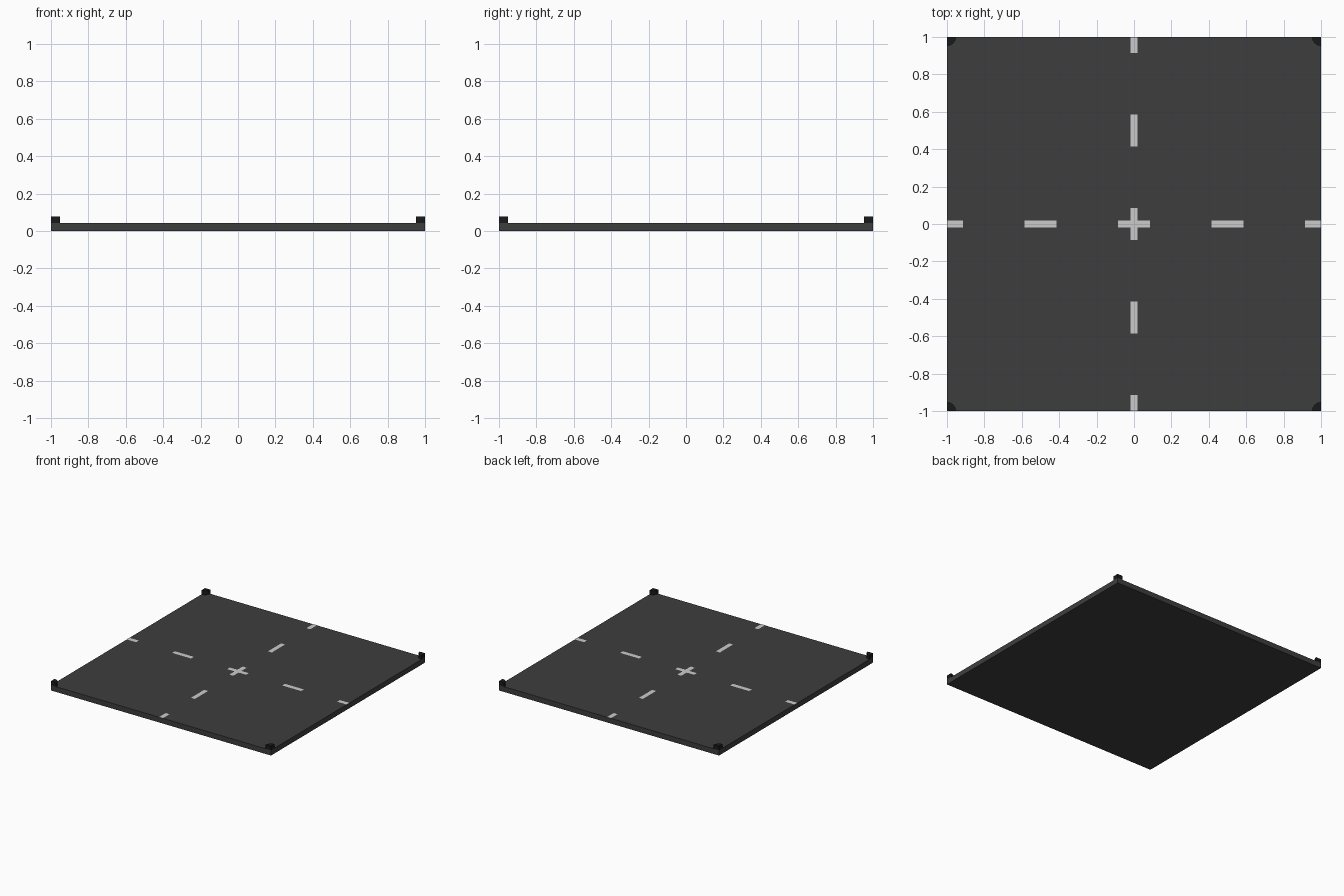
import bpy, bmesh, math
from mathutils import Matrix

if "Cube" in bpy.data.objects:
    bpy.data.objects.remove(bpy.data.objects["Cube"])

TOP = 0.043        # road surface height
CURB_TOP = 0.077   # corner kerb height
HALF_W = 0.018     # half width of a painted line
HALF_L = 0.086     # half length of a dash


def material(name, rgb):
    m = bpy.data.materials.new(name)
    m.diffuse_color = (*rgb, 1)
    m.use_nodes = True
    m.node_tree.nodes["Principled BSDF"].inputs["Base Color"].default_value = m.diffuse_color
    return m


asphalt = material("asphalt", (0.048, 0.048, 0.048))
kerb = material("kerb", (0.010, 0.010, 0.010))
paint = material("paint", (0.68, 0.68, 0.71))


def flat_shape(name, outline, z0, z1, mat, angle=0):
    """Outline polygon at z0, extruded to z1 when they differ, spun about z."""
    bm = bmesh.new()
    face = bm.faces.new([bm.verts.new((x, y, z0)) for x, y in outline])
    bm.normal_update()
    if z1 > z0:
        ext = bmesh.ops.extrude_face_region(bm, geom=[face], use_keep_orig=True)
        verts = [v for v in ext["geom"] if isinstance(v, bmesh.types.BMVert)]
        bmesh.ops.translate(bm, verts=verts, vec=(0, 0, z1 - z0))
        bmesh.ops.recalc_face_normals(bm, faces=bm.faces)
    bmesh.ops.transform(bm, matrix=Matrix.Rotation(angle, 4, 'Z'), verts=bm.verts)
    me = bpy.data.meshes.new(name)
    bm.to_mesh(me)
    bm.free()
    me.materials.append(mat)
    ob = bpy.data.objects.new(name, me)
    bpy.context.collection.objects.link(ob)
    return ob


def rect(x0, x1, y0, y1):
    return [(x0, y0), (x1, y0), (x1, y1), (x0, y1)]


# Road slab
flat_shape("road_slab", rect(-1, 1, -1, 1), 0, TOP, asphalt)

# Quarter-round kerb stones and painted dashes, repeated on four sides
R = 0.048
arc = [math.pi + i * math.pi / 8 for i in range(5)]
quarter = [(1, 1)] + [(1 + R * math.cos(a), 1 + R * math.sin(a)) for a in arc]
mark_z = TOP + 0.001
for i in range(4):
    turn = i * math.pi / 2
    flat_shape(f"corner_kerb_{i + 1}", quarter, TOP, CURB_TOP, kerb, turn)
    flat_shape(f"lane_dash_{i + 1}", rect(0.5 - HALF_L, 0.5 + HALF_L, -HALF_W, HALF_W),
               mark_z, mark_z, paint, turn)
    flat_shape(f"edge_dash_{i + 1}", rect(1 - HALF_L, 1, -HALF_W, HALF_W),
               mark_z, mark_z, paint, turn)

# Centre cross as one outline
arm = [(HALF_L, -HALF_W), (HALF_L, HALF_W), (HALF_W, HALF_W)]
cross = []
for i in range(4):
    c, s = (1, 0, -1, 0)[i], (0, 1, 0, -1)[i]
    cross += [(x * c - y * s, x * s + y * c) for x, y in arm]
flat_shape("centre_cross", cross, mark_z, mark_z, paint)
